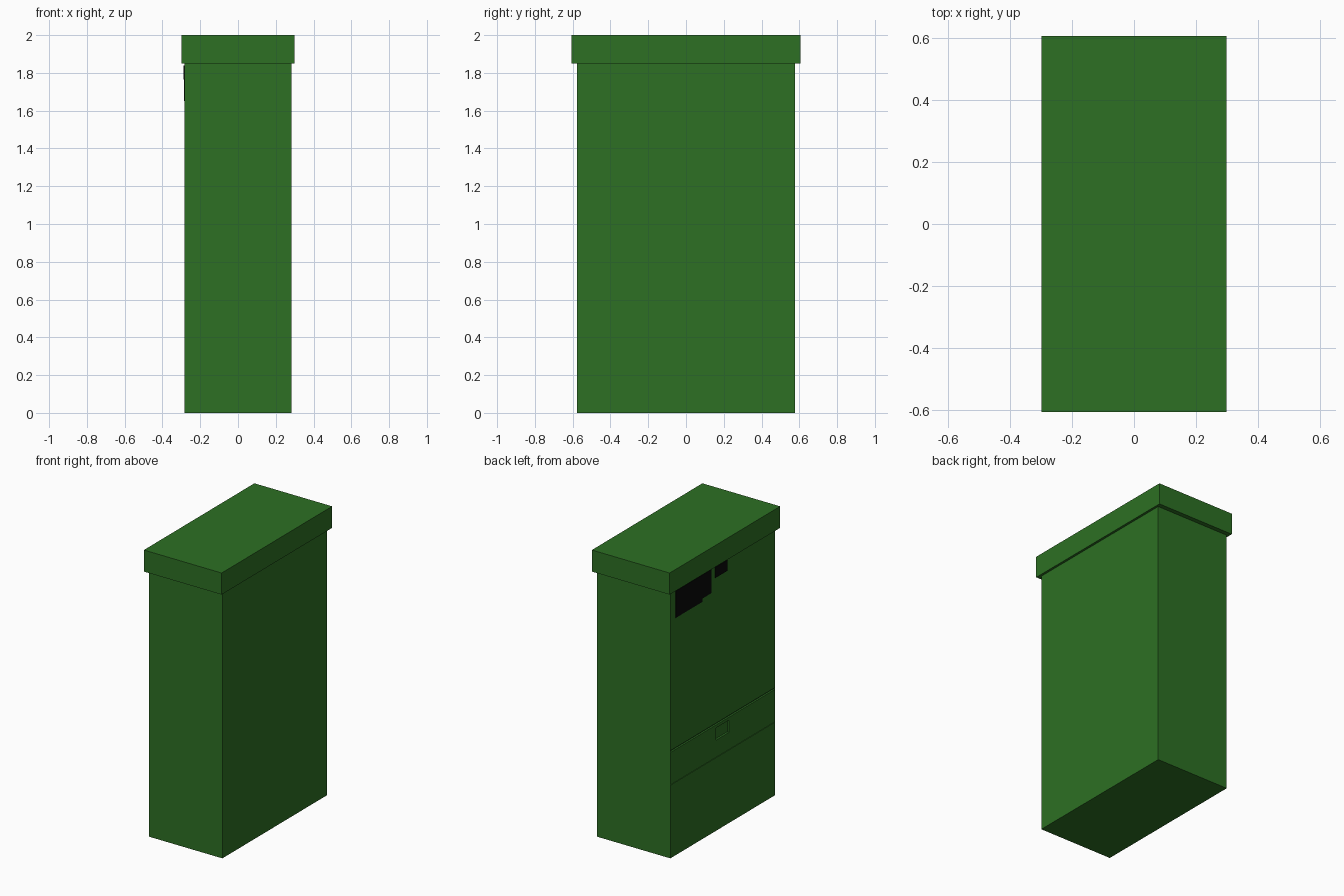
import bpy
import bmesh
from mathutils import Vector

default = bpy.data.objects.get("Cube")
if default:
    bpy.data.objects.remove(default, do_unlink=True)


def material(name, colour):
    mat = bpy.data.materials.new(name)
    mat.use_nodes = True
    mat.diffuse_color = colour
    mat.node_tree.nodes["Principled BSDF"].inputs["Base Color"].default_value = colour
    return mat


green = material("cabinet green", (0.026, 0.16, 0.017, 1))
black = material("vent black", (0.003, 0.003, 0.003, 1))


def box_mesh(lo, hi):
    """A box between two corners."""
    lo, hi = Vector(lo), Vector(hi)
    bm = bmesh.new()
    bmesh.ops.create_cube(bm, size=1)
    bmesh.ops.scale(bm, vec=hi - lo, verts=bm.verts)
    bmesh.ops.translate(bm, vec=(lo + hi) / 2, verts=bm.verts)
    return bm


def finish(bm, name, mat):
    bmesh.ops.recalc_face_normals(bm, faces=bm.faces)
    mesh = bpy.data.meshes.new(name)
    bm.to_mesh(mesh)
    bm.free()
    mesh.materials.append(mat)
    obj = bpy.data.objects.new(name, mesh)
    bpy.context.collection.objects.link(obj)
    return obj


HALF_X, HALF_Y, BODY_TOP = 0.283, 0.576, 1.85


def side_faces(bm):
    return [f for f in bm.faces
            if all(abs(v.co.x + HALF_X) < 1e-5 for v in f.verts)]


def recess(bm, y0, y1, z0, z1, depth):
    """Sink a rectangle into the panelled side."""
    planes = [((0, y, 0), (0, 1, 0)) for y in (y0, y1)]
    planes += [((0, 0, z), (0, 0, 1)) for z in (z0, z1)]
    for point, normal in planes:
        faces = side_faces(bm)
        edges = {e for f in faces for e in f.edges}
        verts = {v for f in faces for v in f.verts}
        bmesh.ops.bisect_plane(bm, geom=faces + list(edges) + list(verts),
                               plane_co=point, plane_no=normal, dist=1e-5)
    inside = []
    for f in side_faces(bm):
        c = f.calc_center_median()
        if y0 < c.y < y1 and z0 < c.z < z1:
            inside.append(f)
    result = bmesh.ops.extrude_face_region(bm, geom=inside)
    moved = [g for g in result["geom"] if isinstance(g, bmesh.types.BMVert)]
    bmesh.ops.translate(bm, vec=(depth, 0, 0), verts=moved)
    stale = [f for f in inside if f.is_valid]
    if stale:
        bmesh.ops.delete(bm, geom=stale, context="FACES")


# Cabinet body with drawer seams and a finger pull
body = box_mesh((-HALF_X, -HALF_Y, 0), (HALF_X, HALF_Y, BODY_TOP))
recess(body, -0.572, 0.572, 0.736, 0.748, 0.012)
recess(body, -0.572, 0.572, 0.508, 0.512, 0.004)
recess(body, -0.07, 0.075, 0.63, 0.715, 0.014)
finish(body, "cabinet_body", green)

# Overhanging lid
finish(box_mesh((-0.299, -0.607, BODY_TOP), (0.299, 0.607, 2)), "lid", green)

# Thin dark plates high on the panelled side
plates = {
    "vent_plate_upper": (0.132, 0.52, 1.675, 1.838, 0.004),
    "vent_plate_lower": (0.23, 0.52, 1.652, 1.675, 0.004),
    "small_plate": (-0.044, 0.088, 1.765, 1.838, 0.006),
}
for name, (y0, y1, z0, z1, thick) in plates.items():
    finish(box_mesh((-HALF_X - thick, y0, z0), (-HALF_X, y1, z1)), name, black)
